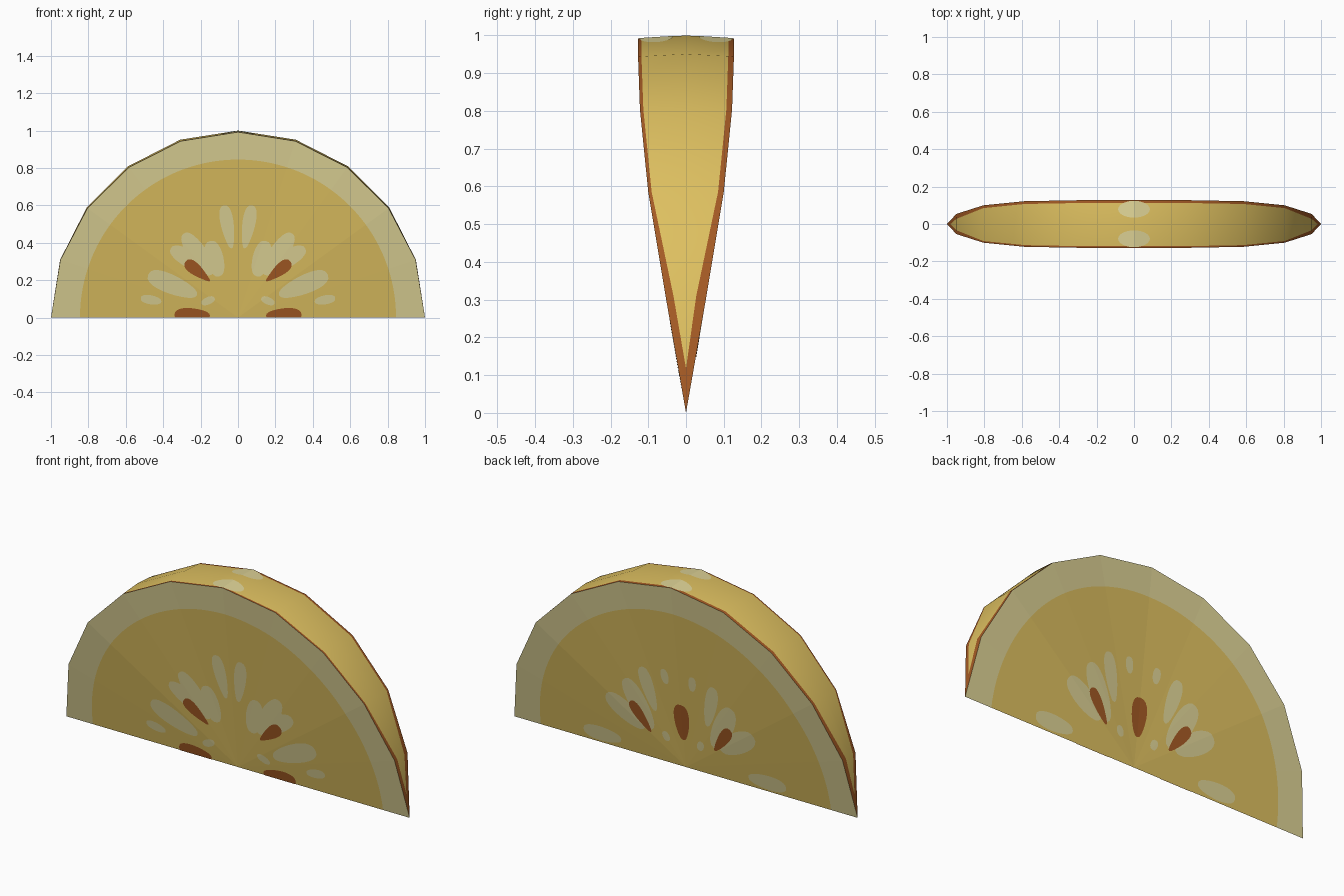
import bpy, bmesh, math
from mathutils import Vector

if "Cube" in bpy.data.objects:
    bpy.data.objects.remove(bpy.data.objects["Cube"], do_unlink=True)


def material(name, srgb):
    lin = [((c / 255 + 0.055) / 1.055) ** 2.4 for c in srgb] + [1]
    m = bpy.data.materials.new(name)
    m.use_nodes = True
    m.diffuse_color = lin
    m.node_tree.nodes["Principled BSDF"].inputs["Base Color"].default_value = lin
    return m


FLESH = material("golden flesh", (222, 192, 96))
PALE = material("pale pith", (222, 211, 150))
BROWN = material("seed brown", (164, 90, 36))

STEPS = 10
STEP = math.pi / STEPS
HALF = [0, 0.054, 0.1, 0.122, 0.127, 0.127]     # half thickness from tip to top
THICK = HALF + HALF[-2::-1]


def ridge(i):
    return Vector((math.cos(i * STEP), 0, math.sin(i * STEP)))


def rim(i, side, inset=0.0):
    y = max(THICK[i] - inset, 0)
    p = ridge(i) * math.sqrt(1 - y * y)
    p.y = side * y
    return p


def cut_y(x, z, side):
    """Depth of the fan-shaped cut face at a point."""
    i = min(max(int(math.atan2(z, x) / STEP + 1e-4), 0), STEPS - 1)
    a, b = rim(i, side), rim(i + 1, side)
    det = a.x * b.z - a.z * b.x
    return ((x * b.z - z * b.x) * a.y + (a.x * z - a.z * x) * b.y) / det


def finish(bm, name, mats, smooth=False):
    mesh = bpy.data.meshes.new(name)
    bm.to_mesh(mesh)
    bm.free()
    obj = bpy.data.objects.new(name, mesh)
    bpy.context.collection.objects.link(obj)
    for m in mats:
        mesh.materials.append(m)
    if smooth:
        bpy.ops.object.select_all(action="DESELECT")
        obj.select_set(True)
        bpy.context.view_layer.objects.active = obj
        bpy.ops.object.shade_smooth_by_angle(angle=math.radians(30))
    return obj


def add_face(bm, pts, mat, outward):
    f = bm.faces.new([bm.verts.new(p) for p in pts])
    f.normal_update()
    if f.normal.dot(outward) < 0:
        f.normal_flip()
    f.material_index = mat


# Cut faces: flesh fan inside a round pith band
def cut_face(name, side):
    bm = bmesh.new()
    for i in range(STEPS):
        arc = []
        for k in range(9):
            t = (i + k / 8) * STEP
            x, z = 0.845 * math.cos(t), 0.845 * math.sin(t)
            arc.append(Vector((x, cut_y(x, max(z, 0), side), z)))
        out = Vector((0, side, 0))
        add_face(bm, [Vector((0, 0, 0))] + arc, 0, out)
        add_face(bm, arc + [rim(i + 1, side), rim(i, side)], 1, out)
    bmesh.ops.remove_doubles(bm, verts=bm.verts, dist=1e-5)
    finish(bm, name, [FLESH, PALE])


# Outer skin with brown borders that close up at the tips
def skin():
    bm = bmesh.new()
    for side, w in ((-1, 0.009), (1, 0.015)):
        for i in range(1, STEPS - 1):
            out = ridge(i) + ridge(i + 1)
            wa, wb = [w + 0.012 * (j in (1, STEPS - 1)) for j in (i, i + 1)]
            ia, ib = rim(i, side, wa), rim(i + 1, side, wb)
            add_face(bm, [ridge(i), ridge(i + 1), ib, ia], 0, out)
            add_face(bm, [ia, ib, rim(i + 1, side), rim(i, side)], 1, out)
        for tip, i in ((0, 1), (STEPS, STEPS - 1)):
            apex = ridge(tip).lerp(ridge(i), 0.38)
            inner = rim(i, side, w + 0.012)
            add_face(bm, [apex, ridge(i), inner], 0, ridge(i))
            add_face(bm, [ridge(tip), apex, inner, rim(i, side)], 1, ridge(i))
    bmesh.ops.remove_doubles(bm, verts=bm.verts, dist=1e-5)
    finish(bm, "skin", [FLESH, BROWN], smooth=True)


def drop(x0, z0, x1, z1, w0, w1):
    """Rounded outline between two ends with a width at each end."""
    a, b = Vector((x0, 0, z0)), Vector((x1, 0, z1))
    axis = (b - a) / 2
    perp = Vector((-axis.z, 0, axis.x)).normalized()
    pts = []
    for k in range(24):
        t = k * math.tau / 24
        u = math.cos(t)
        w = w0 + (w1 - w0) * (u + 1) / 2
        bulge = math.copysign(abs(math.sin(t)) ** 0.8, math.sin(t))
        pts.append((a + b) / 2 + axis * u + perp * w * bulge)
    return pts


# Thin painted marks laid on a cut face
def marks(name, side, drops, mat, lift):
    bm = bmesh.new()
    for d in drops:
        add_face(bm, drop(*d), 0, Vector((0, side, 0)))
    for i in range(STEPS):
        n = Vector((-math.sin(i * STEP), 0, math.cos(i * STEP)))
        geom = bm.verts[:] + bm.edges[:] + bm.faces[:]
        bmesh.ops.bisect_plane(bm, geom=geom, plane_co=(0, 0, 0), plane_no=n,
                               dist=1e-6, clear_inner=(i == 0))
    for v in bm.verts:
        v.co.y = cut_y(v.co.x, max(v.co.z, 0), side) + side * lift
    finish(bm, name, [mat])


def both(drops):
    return drops + [(-x0, z0, -x1, z1, a, b) for x0, z0, x1, z1, a, b in drops]


# Pale spots across the top of the skin
def skin_spots():
    bm = bmesh.new()
    for side in (-1, 1):
        ring = [Vector((0.085 * math.cos(k * math.tau / 24),
                        side * 0.079 + 0.045 * math.sin(k * math.tau / 24), 0))
                for k in range(24)]
        add_face(bm, ring, 0, Vector((0, 0, 1)))
    bmesh.ops.bisect_plane(bm, geom=bm.verts[:] + bm.edges[:] + bm.faces[:],
                           plane_co=(0, 0, 0), plane_no=(1, 0, 0))
    for v in bm.verts:
        v.co.z = 1.001 - 0.16 * abs(v.co.x) - 0.063 * abs(v.co.y)
    finish(bm, "skin_spots", [PALE])


cut_face("front_cut_face", -1)
cut_face("back_cut_face", 1)
skin()
skin_spots()

# Front marks
front_pale = both([
    (0.035, 0.37, 0.075, 0.60, 0.022, 0.045),
    (0.10, 0.22, 0.15, 0.41, 0.045, 0.05),
    (0.14, 0.23, 0.29, 0.45, 0.05, 0.05),
    (0.16, 0.26, 0.36, 0.37, 0.05, 0.045),
    (0.22, 0.12, 0.48, 0.23, 0.04, 0.06),
    (0.41, 0.085, 0.52, 0.105, 0.022, 0.026),
    (0.125, 0.105, 0.195, 0.075, 0.02, 0.02),
])
front_seeds = both([
    (0.15, 0.195, 0.28, 0.30, 0.012, 0.045),
    (0.15, 0.01, 0.34, 0.015, 0.03, 0.045),
])
marks("front_pith_marks", -1, front_pale, PALE, 0.001)
marks("front_seeds", -1, front_seeds, BROWN, 0.002)

# Back marks
back_pale = both([
    (0.37, 0.05, 0.59, 0.05, 0.035, 0.045),
    (0.18, 0.16, 0.31, 0.41, 0.05, 0.06),
    (0.22, 0.16, 0.43, 0.29, 0.05, 0.06),
    (0.15, 0.27, 0.21, 0.50, 0.025, 0.045),
    (0.075, 0.44, 0.085, 0.52, 0.02, 0.024),
    (0.09, 0.12, 0.11, 0.17, 0.02, 0.02),
])
back_seeds = both([(0.185, 0.145, 0.29, 0.29, 0.015, 0.04)])
back_seeds.append((0, 0.15, 0, 0.345, 0.03, 0.055))
marks("back_pith_marks", 1, back_pale, PALE, 0.001)
marks("back_seeds", 1, back_seeds, BROWN, 0.002)
